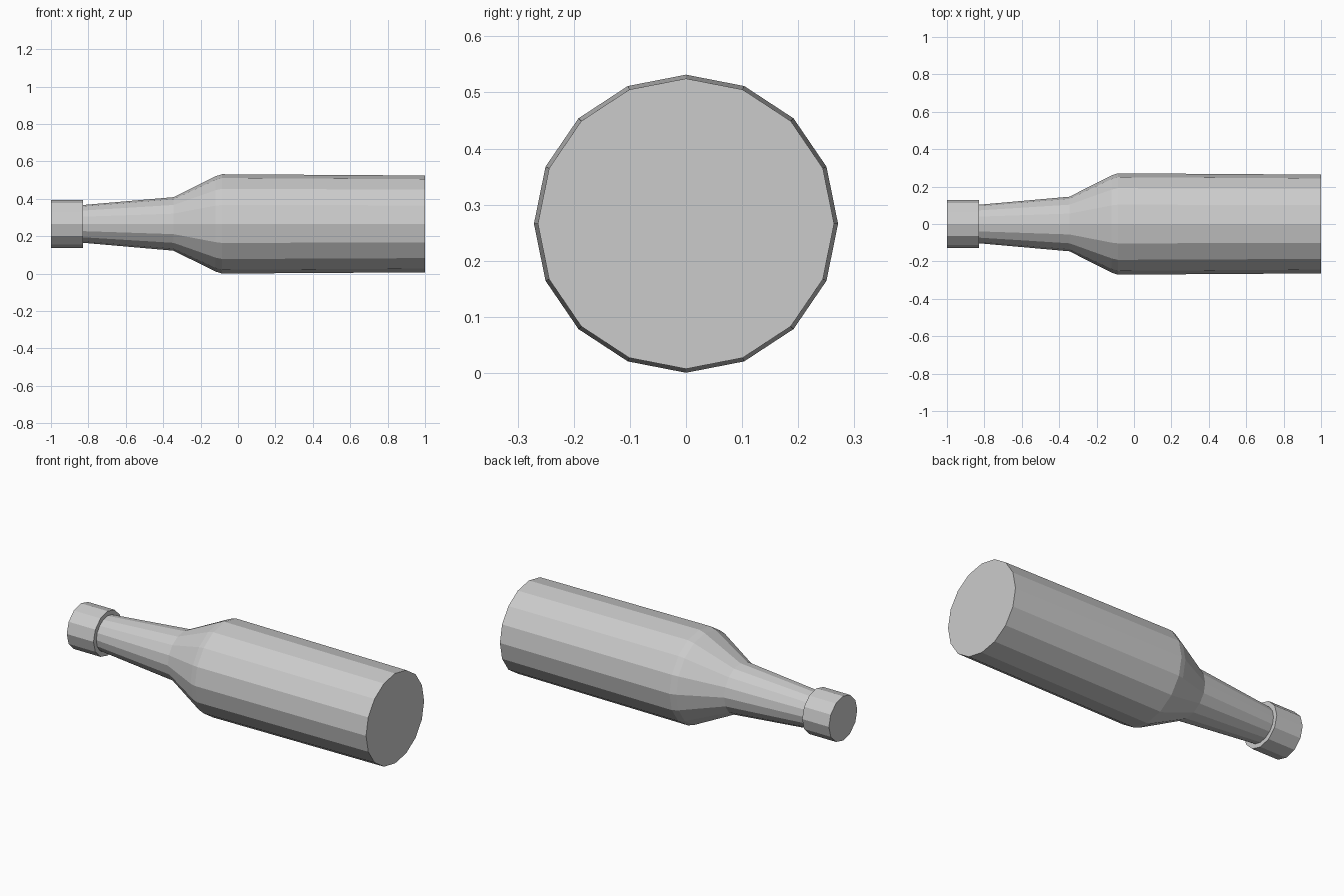
import bpy
import bmesh
import math

cube = bpy.data.objects.get("Cube")
if cube:
    bpy.data.objects.remove(cube, do_unlink=True)

AXIS_Z = 0.266

grey = bpy.data.materials.new("plain grey")
grey.use_nodes = True
colour = (0.6, 0.6, 0.6, 1)
grey.diffuse_color = colour
grey.node_tree.nodes["Principled BSDF"].inputs["Base Color"].default_value = colour


def lathe(name, profile, sides, flatten):
    """Flat-faced solid along x from (x, radius) rings, slightly squashed in z."""
    bm = bmesh.new()
    rings = []
    for x, r in profile:
        ring = []
        for i in range(sides):
            a = math.tau * i / sides
            ring.append(bm.verts.new((x, r * math.cos(a), AXIS_Z + r * flatten * math.sin(a))))
        rings.append(ring)
    for lower, upper in zip(rings, rings[1:]):
        for i in range(sides):
            j = (i + 1) % sides
            bm.faces.new((lower[i], lower[j], upper[j], upper[i]))
    bm.faces.new(rings[0])
    bm.faces.new(rings[-1])
    bmesh.ops.recalc_face_normals(bm, faces=bm.faces)
    mesh = bpy.data.meshes.new(name)
    bm.to_mesh(mesh)
    bm.free()
    mesh.materials.append(grey)
    obj = bpy.data.objects.new(name, mesh)
    bpy.context.collection.objects.link(obj)
    return obj


# Bottle lying on its side: neck, shoulder, gently tapering body
lathe("bottle_body", [(-0.84, 0.102), (-0.345, 0.146), (-0.12, 0.26),
                      (-0.085, 0.271), (1.0, 0.264)], 16, 0.98)

# Wider cap over the mouth
lathe("bottle_cap", [(-1.0, 0.129), (-0.83, 0.129)], 12, 0.99)
